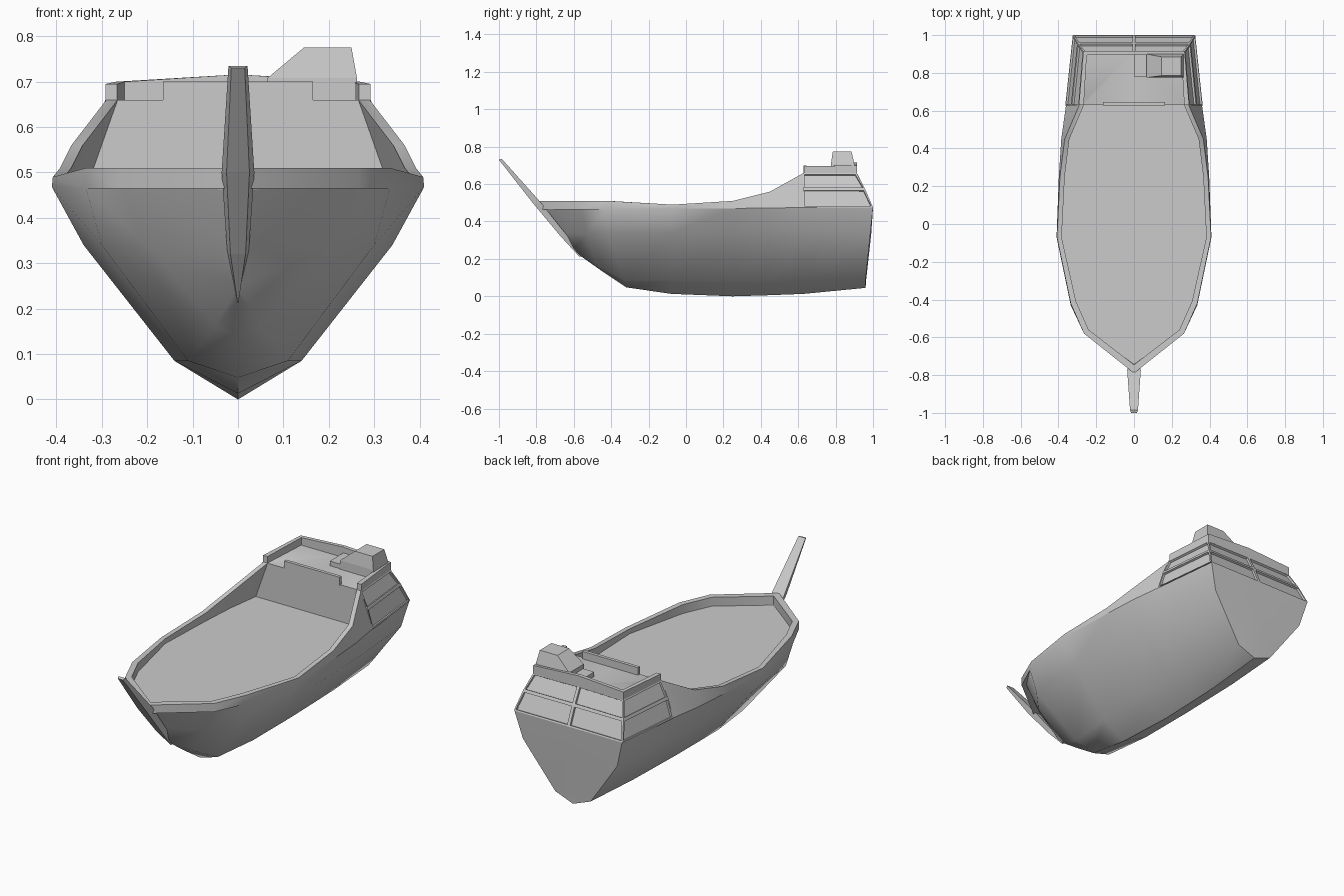
import bpy, bmesh
from math import radians
from mathutils import Vector as V

if "Cube" in bpy.data.objects:
    bpy.data.objects.remove(bpy.data.objects["Cube"])


def finish(name, bm, mirror=False, smooth=None):
    if mirror:
        bmesh.ops.mirror(bm, geom=bm.verts[:] + bm.edges[:] + bm.faces[:],
                         axis='X', merge_dist=0.001)
    bmesh.ops.remove_doubles(bm, verts=bm.verts[:], dist=0.0008)
    bmesh.ops.recalc_face_normals(bm, faces=bm.faces[:])
    me = bpy.data.meshes.new(name)
    bm.to_mesh(me)
    bm.free()
    ob = bpy.data.objects.new(name, me)
    bpy.context.collection.objects.link(ob)
    if smooth:
        bpy.ops.object.select_all(action='DESELECT')
        ob.select_set(True)
        bpy.context.view_layer.objects.active = ob
        bpy.ops.object.shade_smooth_by_angle(angle=radians(smooth))
    return ob


def face(bm, pts):
    """Add a polygon, dropping coincident neighbours."""
    out = []
    for p in map(V, pts):
        if all((p - q).length > 0.0008 for q in out):
            out.append(p)
    if len(out) > 2:
        return bm.faces.new([bm.verts.new(p) for p in out])


def loft(name, rings):
    bm = bmesh.new()
    n = len(rings[0])
    for a, b in zip(rings, rings[1:]):
        for i in range(n):
            j = (i + 1) % n
            face(bm, [a[i], a[j], b[j], b[i]])
    face(bm, rings[0])
    face(bm, rings[-1])
    return finish(name, bm)


def rect(x0, x1, y0, y1, z):
    return [(x0, y0, z), (x1, y0, z), (x1, y1, z), (x0, y1, z)]


# Hull stations, bow to stern: keel, chine, side, wale, rail
stations = [
    [(0, -.57, .22), (0, -.60, .25), (0, -.66, .34), (0, -.745, .465), (0, -.79, .51)],
    [(0, -.45, .135), (.05, -.47, .16), (.19, -.535, .33), (.25, -.56, .465), (.265, -.58, .51)],
    [(0, -.32, .048), (.11, -.33, .085), (.30, -.42, .34), (.335, -.43, .465), (.335, -.42, .51)],
    [(0, -.08, .013), (.14, -.07, .085), (.34, -.07, .34), (.41, -.07, .468), (.408, -.07, .49)],
    [(0, .25, .0), (.14, .25, .085), (.335, .25, .34), (.398, .25, .47), (.392, .25, .51)],
    [(0, .45, .006), (.135, .45, .085), (.33, .45, .34), (.385, .45, .472), (.367, .45, .56)],
    [(0, .63, .013), (.13, .63, .085), (.32, .63, .34), (.36, .63, .475), (.29, .63, .66)],
    [(0, .96, .045), (.105, .96, .085), (.28, .985, .33), (.32, 1, .475)],
    [(0, .96, .045), (0, .963, .085), (0, .99, .33), (0, 1, .475)],
]
rows = []
for i, s in enumerate(stations):
    r = list(s[:4])
    if i < 7:
        x, y, z = s[4]
        dx, dy = [(0, .045), (.025, .02), (.028, .01)][i] if i < 3 else (.025, 0)
        lip = (x, y, .465) if i < 2 else s[3]        # bow lip overhangs the panel
        foot_x = x - dx if i < 3 else s[3][0] - dx
        r += [lip, s[4], (x - dx, y + dy, z), (foot_x, y + dy, .462)]
    rows.append(r)

bm = bmesh.new()
for a, b in zip(rows, rows[1:]):
    for k in range(min(len(a), len(b)) - 1):
        face(bm, [a[k], a[k + 1], b[k + 1], b[k]])
# Main deck, bulkhead and quarterdeck
face(bm, [r[7] for r in rows[:7]] + [(0, .63, .462)])
face(bm, [(0, .63, .462), rows[6][7], rows[6][6], (0, .63, .66)])
face(bm, [(0, .63, .66), rows[6][6], rows[6][5], (.265, .91, .66), (0, .91, .66)])
finish("hull", bm, mirror=True, smooth=30)

# Stern gallery with recessed window panels
bands = [[(.364, .625, .475), (.324, 1, .475), (0, 1, .475)],
         [(.332, .625, .575), (.298, .957, .575), (0, .957, .575)],
         [(.292, .625, .66), (.268, .912, .66), (0, .912, .662)]]
bm = bmesh.new()
for a, b in zip(bands, bands[1:]):
    for i in range(2):
        face(bm, [a[i], a[i + 1], b[i + 1], b[i]])
bmesh.ops.mirror(bm, geom=bm.verts[:] + bm.edges[:] + bm.faces[:], axis='X', merge_dist=0.001)
bmesh.ops.remove_doubles(bm, verts=bm.verts[:], dist=0.001)
bmesh.ops.recalc_face_normals(bm, faces=bm.faces[:])
if sum(f.normal.y for f in bm.faces) < 0:
    bmesh.ops.reverse_faces(bm, faces=bm.faces[:])
panes = bm.faces[:]
bmesh.ops.inset_individual(bm, faces=panes, thickness=.012)
bmesh.ops.inset_individual(bm, faces=panes, thickness=.001, depth=-.011)
gallery = finish("stern_gallery", bm)

# Quarterdeck bulwark, higher at the stern centre
for sx, side in ((1, "right"), (-1, "left")):
    def post(xo, xi, yo, yi, top):
        return [(sx * xo, yo, .655), (sx * xi, yi, .655), (sx * xi, yi, top), (sx * xo, yo, top)]
    loft(f"bulwark_{side}", [post(.292, .266, .63, .63, .695),
                             post(.268, .25, .915, .895, .70),
                             post(0, 0, .915, .895, .716)])

# Front rail of the quarterdeck
loft("front_rail", [rect(-.165, .165, .627, .645, z) for z in (.655, .70)])

# Cabin with sloping sides and a low step
loft("cabin", [rect(.065, .265, .775, .90, .655), rect(.065, .262, .775, .90, .708),
               rect(.145, .25, .785, .885, .775)])
loft("cabin_step", [rect(0, .07, .78, .90, z) for z in (.655, .685)])

# Stem and bowsprit: half width, front edge, back edge
spine = [(.001, (-.57, .212), (-.55, .215)), (.024, (-.67, .32), (-.64, .33)),
         (.036, (-.82, .50), (-.775, .50)), (.021, (-1, .73), (-.985, .735))]
loft("bowsprit", [[(-w, *b), (w, *b), (w * .7, *f), (-w * .7, *f)] for w, f, b in spine])
